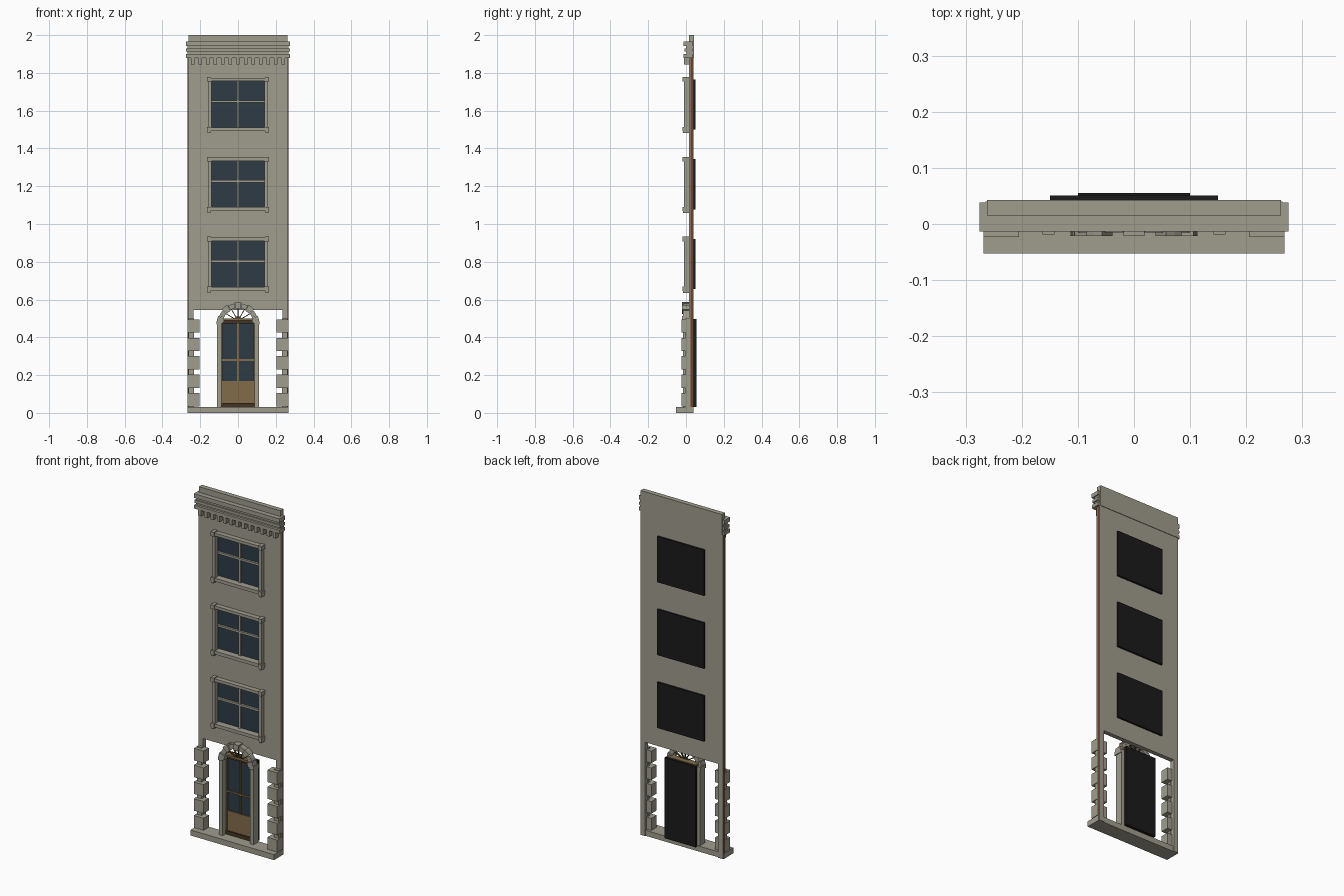
import bpy, bmesh, math
from mathutils import Matrix

if "Cube" in bpy.data.objects:
    bpy.data.objects.remove(bpy.data.objects["Cube"])


def mat(name, col):
    m = bpy.data.materials.new(name)
    m.diffuse_color = (*col, 1)
    m.use_nodes = True
    m.node_tree.nodes["Principled BSDF"].inputs["Base Color"].default_value = m.diffuse_color
    return m


STONE = mat("stone", (0.35, 0.335, 0.27))
GLASS = mat("blue glass", (0.027, 0.043, 0.062))
WOOD = mat("wood", (0.225, 0.15, 0.068))
DARKWOOD = mat("dark wood", (0.06, 0.035, 0.015))
BLACK = mat("black backing", (0.011, 0.011, 0.011))
BRICK = mat("brick", (0.16, 0.05, 0.025))


def finish(name, bm, m):
    bmesh.ops.recalc_face_normals(bm, faces=bm.faces)
    me = bpy.data.meshes.new(name)
    bm.to_mesh(me)
    bm.free()
    me.materials.append(m)
    ob = bpy.data.objects.new(name, me)
    bpy.context.collection.objects.link(ob)
    return ob


def add_box(bm, x0, x1, y0, y1, z0, z1):
    c = Matrix.Translation(((x0 + x1) / 2, (y0 + y1) / 2, (z0 + z1) / 2))
    s = Matrix.Diagonal((x1 - x0, y1 - y0, z1 - z0, 1))
    bmesh.ops.create_cube(bm, size=1, matrix=c @ s)


def boxes(name, m, dims, mirror=False):
    """One object from several boxes, optionally mirrored across x."""
    bm = bmesh.new()
    for d in dims:
        add_box(bm, *d)
        if mirror:
            add_box(bm, -d[1], -d[0], *d[2:])
    return finish(name, bm, m)


def extrude_outline(bm, pts, y0, y1):
    """Prism from an outline in the xz plane."""
    f = bm.faces.new([bm.verts.new((x, y0, z)) for x, z in pts])
    r = bmesh.ops.extrude_face_region(bm, geom=[f])
    for v in r["geom"]:
        if isinstance(v, bmesh.types.BMVert):
            v.co.y = y1


# wall with three window openings and an open ground floor
sills = [0.66, 1.083, 1.506]
WIN_H = 0.255
xs = [-0.265, -0.235, -0.145, 0.145, 0.235, 0.265]
zs = [0.0, 0.545]
for s in sills:
    zs += [s, s + WIN_H]
zs.append(1.965)
bm = bmesh.new()
grid = [[bm.verts.new((x, 0.015, z)) for z in zs] for x in xs]
for i in range(len(xs) - 1):
    for j in range(len(zs) - 1):
        opening = (j == 0 and 0 < i < 4) or (j > 0 and j % 2 == 0 and i == 2)
        if not opening:
            bm.faces.new((grid[i][j], grid[i + 1][j],
                          grid[i + 1][j + 1], grid[i][j + 1]))
r = bmesh.ops.extrude_face_region(bm, geom=bm.faces[:])
for v in r["geom"]:
    if isinstance(v, bmesh.types.BMVert):
        v.co.y = 0.04
for v in [v for v in bm.verts if not v.link_faces]:
    bm.verts.remove(v)
finish("wall", bm, STONE)
boxes("brick_edge", BRICK, [(0.265, 0.267, 0.024, 0.036, 0.03, 1.88)], True)

# parapet, cornice bands and dentils
boxes("parapet", STONE, [(-0.262, 0.262, 0.015, 0.043, 1.88, 2.0)])
boxes("cornice", STONE, [
    (-0.275, 0.275, -0.013, 0.038, 1.943, 1.967),
    (-0.268, 0.268, 0.0, 0.038, 1.928, 1.943),
    (-0.275, 0.275, -0.008, 0.038, 1.912, 1.928),
    (-0.268, 0.268, 0.002, 0.038, 1.900, 1.912),
    (-0.275, 0.275, -0.012, 0.038, 1.880, 1.900)])
boxes("dentils", STONE, [
    (x - 0.009, x + 0.009, -0.01, 0.016, 1.845, 1.88)
    for x in [-0.24 + 0.04 * i for i in range(13)]])

# windows
for n, s in enumerate(sills, 1):
    t = s + WIN_H
    boxes(f"window_backing_{n}", BLACK,
          [(-0.15, 0.15, 0.04, 0.051, s - 0.005, t + 0.005)])
    boxes(f"window_glass_{n}", GLASS, [(-0.145, 0.145, 0.025, 0.04, s, t)])
    boxes(f"window_bars_{n}", STONE, [
        (-0.006, 0.006, 0.015, 0.026, s, t),
        (-0.145, 0.145, 0.013, 0.026, t - 0.118, t - 0.106)])
    boxes(f"window_jambs_{n}", STONE,
          [(0.140, 0.157, -0.01, 0.016, s, t)], True)
    boxes(f"window_lintel_and_sill_{n}", STONE, [
        (-0.16, 0.16, -0.013, 0.016, t - 0.004, t + 0.013),
        (-0.16, 0.16, -0.013, 0.025, s - 0.013, s + 0.006)])
    boxes(f"window_corner_blocks_{n}", STONE, [
        (0.142, 0.163, -0.019, 0.016, t - 0.007, t + 0.018),
        (0.142, 0.163, -0.019, 0.016, s - 0.015, s + 0.008),
        (0.146, 0.161, -0.017, 0.016, s - 0.025, s - 0.015)], True)

# base step and corner quoins
boxes("base_step", STONE, [(-0.268, 0.268, -0.053, 0.035, 0.0, 0.032)])
boxes("quoins", STONE, [
    (0.205, 0.268, -0.023, 0.025, z, z + 0.07)
    for z in [0.035 + 0.0975 * i for i in range(5)]], True)
boxes("quoin_joints", STONE, [(0.233, 0.263, -0.002, 0.016, 0.03, 0.5)], True)

# door surround: jambs, capitals and a voussoir arch
boxes("door_jambs", STONE, [(0.088, 0.110, -0.015, 0.03, 0.03, 0.47)], True)
boxes("door_capitals", STONE,
      [(0.084, 0.114, -0.021, 0.03, 0.467, 0.487)], True)
bm = bmesh.new()
ARCH_Z, N = 0.475, 9
for k in range(N):
    a0, a1 = math.pi * (k + 0.03) / N, math.pi * (k + 0.97) / N
    big = k % 2 == 0
    ro, ri = (0.112, 0.076) if big else (0.106, 0.080)
    pts = [(ro * math.cos(a), ARCH_Z + ro * math.sin(a))
           for a in (a0, (a0 + a1) / 2, a1)]
    pts += [(ri * math.cos(a), ARCH_Z + ri * math.sin(a))
            for a in (a1, (a0 + a1) / 2, a0)]
    extrude_outline(bm, pts, -0.021 if big else -0.015, 0.018)
finish("door_arch", bm, STONE)

# fanlight spokes and hub
bm = bmesh.new()
for k in range(1, 6):
    a = math.pi * k / 6
    length = 0.085 - 0.016 * math.sin(a)
    m = (Matrix.Translation((0, 0.008, 0.488)) @ Matrix.Rotation(-a, 4, 'Y')
         @ Matrix.Translation((length / 2, 0, 0))
         @ Matrix.Diagonal((length, 0.01, 0.004, 1)))
    bmesh.ops.create_cube(bm, size=1, matrix=m)
hub = [(0.022 * math.cos(math.pi * i / 8), 0.49 + 0.022 * math.sin(math.pi * i / 8))
       for i in range(9)]
extrude_outline(bm, hub, 0.004, 0.012)
finish("fanlight", bm, DARKWOOD)

# door leaf
boxes("door_backing", BLACK, [(-0.1, 0.1, 0.041, 0.055, 0.03, 0.497)])
boxes("door_glass", GLASS, [(-0.088, 0.088, 0.025, 0.041, 0.165, 0.478)])
boxes("door_panel", WOOD, [(-0.088, 0.088, 0.020, 0.041, 0.052, 0.168)])
boxes("door_bars", WOOD, [
    (-0.004, 0.004, 0.018, 0.026, 0.168, 0.478),
    (-0.088, 0.088, 0.018, 0.026, 0.275, 0.284),
    (-0.092, 0.092, 0.002, 0.041, 0.488, 0.500)])
boxes("door_stiles", WOOD, [(0.083, 0.089, 0.017, 0.041, 0.04, 0.478)], True)
boxes("door_rails", DARKWOOD, [
    (-0.088, 0.088, 0.012, 0.041, 0.474, 0.488),
    (-0.088, 0.088, 0.012, 0.041, 0.032, 0.052)])
